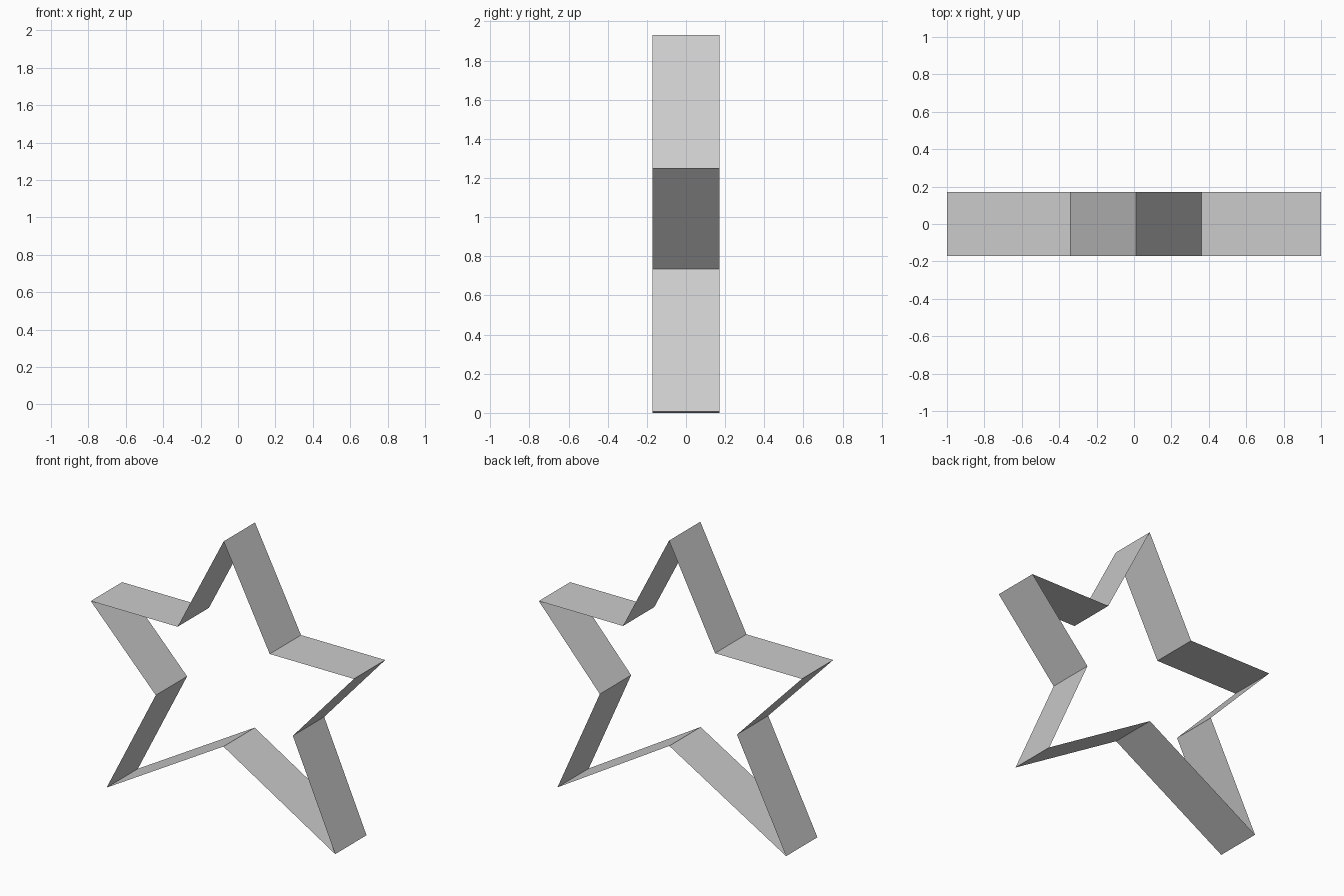
import bpy, bmesh

if "Cube" in bpy.data.objects:
    bpy.data.objects.remove(bpy.data.objects["Cube"])

HALF_DEPTH = 0.17

# Star outline in x, z: clockwise seen from the front, starting at the apex
OUTLINE = [(0.01, 1.93), (0.36, 1.25), (1.0, 1.25), (0.536, 0.735), (0.858, 0.008),
           (0.008, 0.52), (-0.88, 0.0), (-0.506, 0.735), (-1.0, 1.25), (-0.34, 1.25)]

# Open star band: the outline swept straight back, with no front or back cap
bm = bmesh.new()
front = [bm.verts.new((x, -HALF_DEPTH, z)) for x, z in OUTLINE]
back = [bm.verts.new((x, HALF_DEPTH, z)) for x, z in OUTLINE]
n = len(OUTLINE)
for i in range(n):
    j = (i + 1) % n
    bm.faces.new((front[i], front[j], back[j], back[i]))

mesh = bpy.data.meshes.new("star_band")
bm.to_mesh(mesh)
bm.free()
bpy.context.collection.objects.link(bpy.data.objects.new("star_band", mesh))
